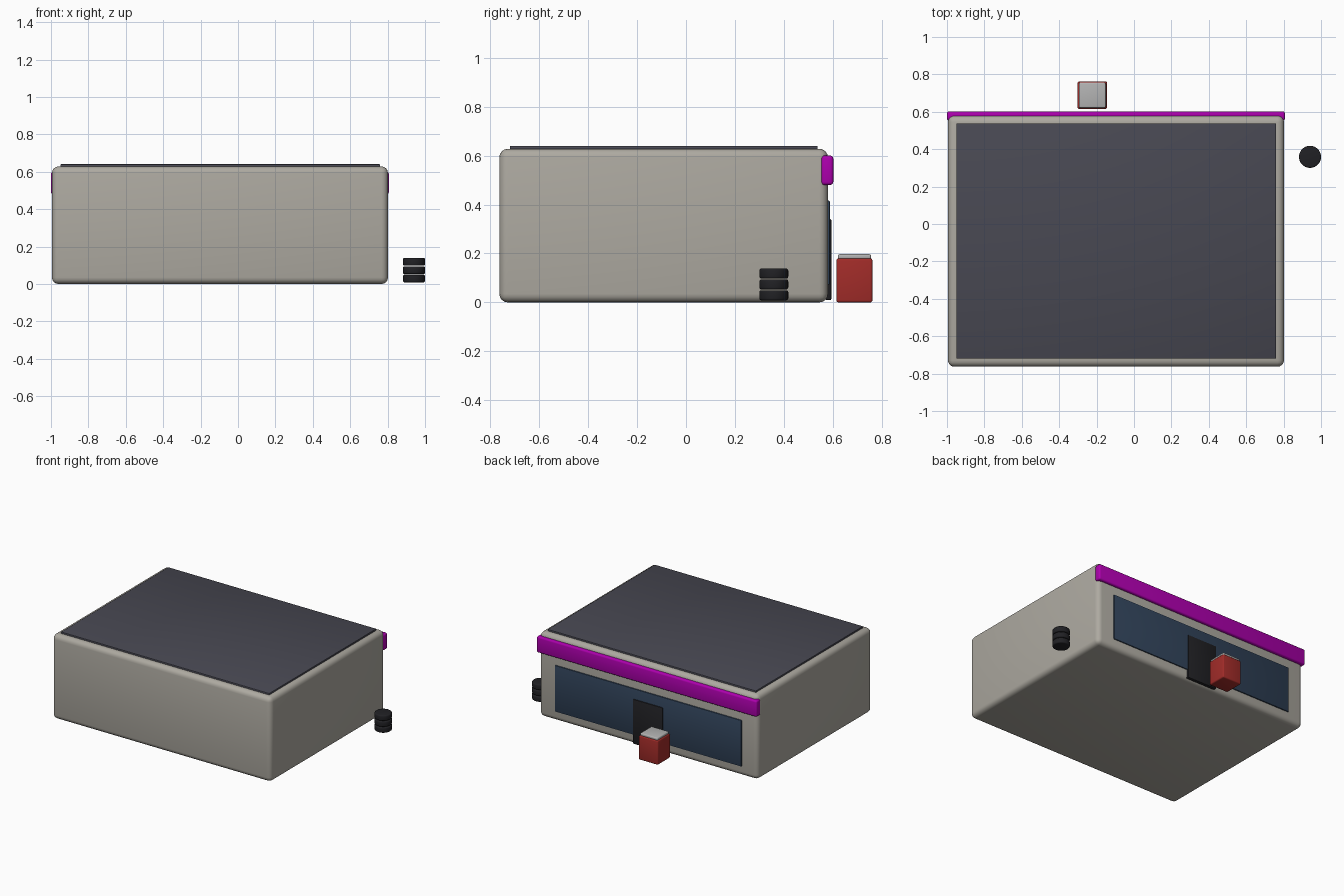
import bpy
from math import radians

if "Cube" in bpy.data.objects:
    bpy.data.objects.remove(bpy.data.objects["Cube"])


def material(name, color):
    m = bpy.data.materials.new(name)
    m.diffuse_color = (*color, 1)
    m.use_nodes = True
    m.node_tree.nodes["Principled BSDF"].inputs["Base Color"].default_value = m.diffuse_color
    return m


STUCCO = material("warm_grey", (0.42, 0.40, 0.355))
ROOFING = material("slate", (0.065, 0.065, 0.085))
PURPLE = material("purple", (0.42, 0.0, 0.42))
GLASS = material("dark_blue", (0.03, 0.055, 0.10))
BLACK = material("black", (0.015, 0.015, 0.018))
RED = material("red", (0.36, 0.025, 0.022))
SILVER = material("silver", (0.45, 0.45, 0.45))


def finish(name, mat, bevel, segments):
    ob = bpy.context.object
    ob.name = name
    ob.data.materials.append(mat)
    mod = ob.modifiers.new("Rounded edges", 'BEVEL')
    mod.width = bevel
    mod.segments = segments
    mod.limit_method = 'ANGLE'
    mod.angle_limit = radians(40)
    bpy.ops.object.modifier_apply(modifier=mod.name)
    bpy.ops.object.shade_smooth_by_angle(angle=radians(35))
    return ob


def box(name, x, y, z, mat, bevel, segments=3):
    """Rounded box from (min, max) extents on each axis."""
    bpy.ops.mesh.primitive_cube_add(size=1, location=[sum(r) / 2 for r in (x, y, z)])
    bpy.context.object.scale = [r[1] - r[0] for r in (x, y, z)]
    bpy.ops.object.transform_apply(location=False, rotation=False, scale=True)
    return finish(name, mat, bevel, segments)


# Shop building and roof covering
box("building", (-0.995, 0.802), (-0.763, 0.58), (0, 0.628), STUCCO, 0.035, 4)
box("roof", (-0.95, 0.76), (-0.72, 0.538), (0.61, 0.64), ROOFING, 0.004, 2)

# Shopfront on the back: sign band, window strip, door
box("sign_band", (-1.0, 0.807), (0.553, 0.602), (0.48, 0.60), PURPLE, 0.012)
box("window", (-0.865, 0.665), (0.566, 0.588), (0.073, 0.416), GLASS, 0.004, 2)
box("door", (-0.222, 0.02), (0.57, 0.594), (0.01, 0.34), BLACK, 0.004, 2)

# Cool box standing by the door
box("cool_box", (-0.302, -0.144), (0.615, 0.762), (0, 0.18), RED, 0.009)
box("cool_box_lid", (-0.295, -0.151), (0.621, 0.756), (0.176, 0.197), SILVER, 0.007)

# Stack of tyres at the side
for i in range(3):
    bpy.ops.mesh.primitive_cylinder_add(vertices=32, radius=0.059, depth=0.041,
                                        location=(0.941, 0.359, 0.029 + i * 0.0445))
    finish(f"tyre_{i + 1}", BLACK, 0.008, 3)
